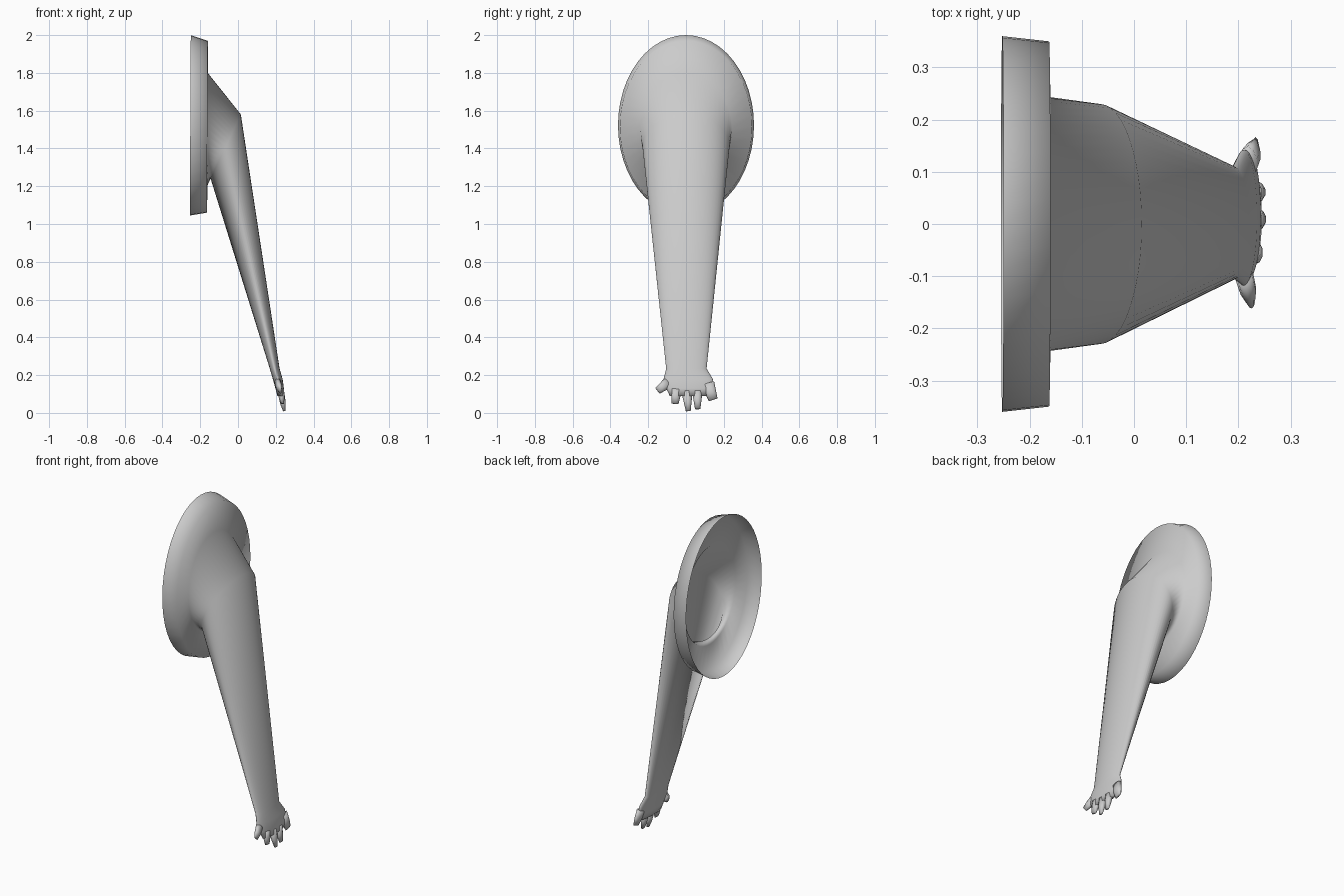
import bpy, bmesh, math
from mathutils import Vector

if "Cube" in bpy.data.objects:
    bpy.data.objects.remove(bpy.data.objects["Cube"])

def loft(name, rings, n, caps=(False, False)):
    """Skin a list of vertex rings into one smooth mesh object."""
    bm = bmesh.new()
    loops = [[bm.verts.new(p) for p in ring] for ring in rings]
    for a, b in zip(loops, loops[1:]):
        for i in range(n):
            j = (i + 1) % n
            bm.faces.new((a[i], a[j], b[j], b[i]))
    if caps[0]:
        bm.faces.new(loops[0][::-1])
    if caps[1]:
        bm.faces.new(loops[-1])
    bmesh.ops.recalc_face_normals(bm, faces=bm.faces)
    me = bpy.data.meshes.new(name)
    bm.to_mesh(me)
    bm.free()
    for p in me.polygons:
        p.use_smooth = True
    ob = bpy.data.objects.new(name, me)
    bpy.context.collection.objects.link(ob)
    return ob

def ring(front, back, half, n, yc=0.0):
    """Ellipse whose axis in the xz plane runs from front to back."""
    f, b = Vector((front[0], 0, front[1])), Vector((back[0], 0, back[1]))
    c, h = (f + b) / 2, (f - b) / 2
    pts = []
    for i in range(n):
        t = 2 * math.pi * i / n
        pts.append(c + h * math.cos(t) + Vector((0, yc + half * math.sin(t), 0)))
    return pts

# Shoulder dish, sleeve, arm and palm: front/top point, back/bottom point, half width, y centre
N = 48
sections = [
    ((-0.25, 2.00), (-0.255, 1.045), 0.36, 0),
    ((-0.16, 1.97), (-0.165, 1.06), 0.35, 0),
    ((-0.16, 1.80), (-0.16, 1.21), 0.243, 0),
    ((0.015, 1.58), (-0.145, 1.24), 0.23, 0),
    ((0.22, 0.235), (0.168, 0.235), 0.107, 0.002),
    ((0.236, 0.18), (0.184, 0.18), 0.13, 0.012),
    ((0.243, 0.13), (0.198, 0.13), 0.122, 0.018),
    ((0.245, 0.09), (0.208, 0.09), 0.098, 0.012),
]
loft("arm", [ring(f, b, h, N, y) for f, b, h, y in sections], N, (False, True))

# Fingers: tapered tubes from palm to tip, (base, tip, base radius, tip radius)
fingers = {
    "thumb": ((0.210, -0.095, 0.160), (0.225, -0.150, 0.117), 0.030, 0.019),
    "finger_1": ((0.225, -0.050, 0.125), (0.236, -0.058, 0.048), 0.030, 0.018),
    "finger_2": ((0.227, 0.005, 0.115), (0.245, 0.012, 0.010), 0.030, 0.013),
    "finger_3": ((0.227, 0.060, 0.115), (0.243, 0.062, 0.020), 0.028, 0.014),
    "little_finger": ((0.218, 0.115, 0.155), (0.233, 0.144, 0.070), 0.036, 0.024),
}
M = 10
for name, (a, b, r0, r1) in fingers.items():
    a, b = Vector(a), Vector(b)
    d = (b - a).normalized()
    thick = (Vector((1, 0, 0)) - d * d.x).normalized()
    wide = d.cross(thick)
    rings = []
    for t, s, k in ((0, r0, 0.018), (0.6, r0 * 0.4 + r1 * 0.6, 0.016), (1, r1, 0.007)):
        c = a.lerp(b, t)
        rings.append([c + wide * s * math.cos(2 * math.pi * i / M)
                      + thick * k * math.sin(2 * math.pi * i / M) for i in range(M)])
    loft(name, rings, M, (True, True))
